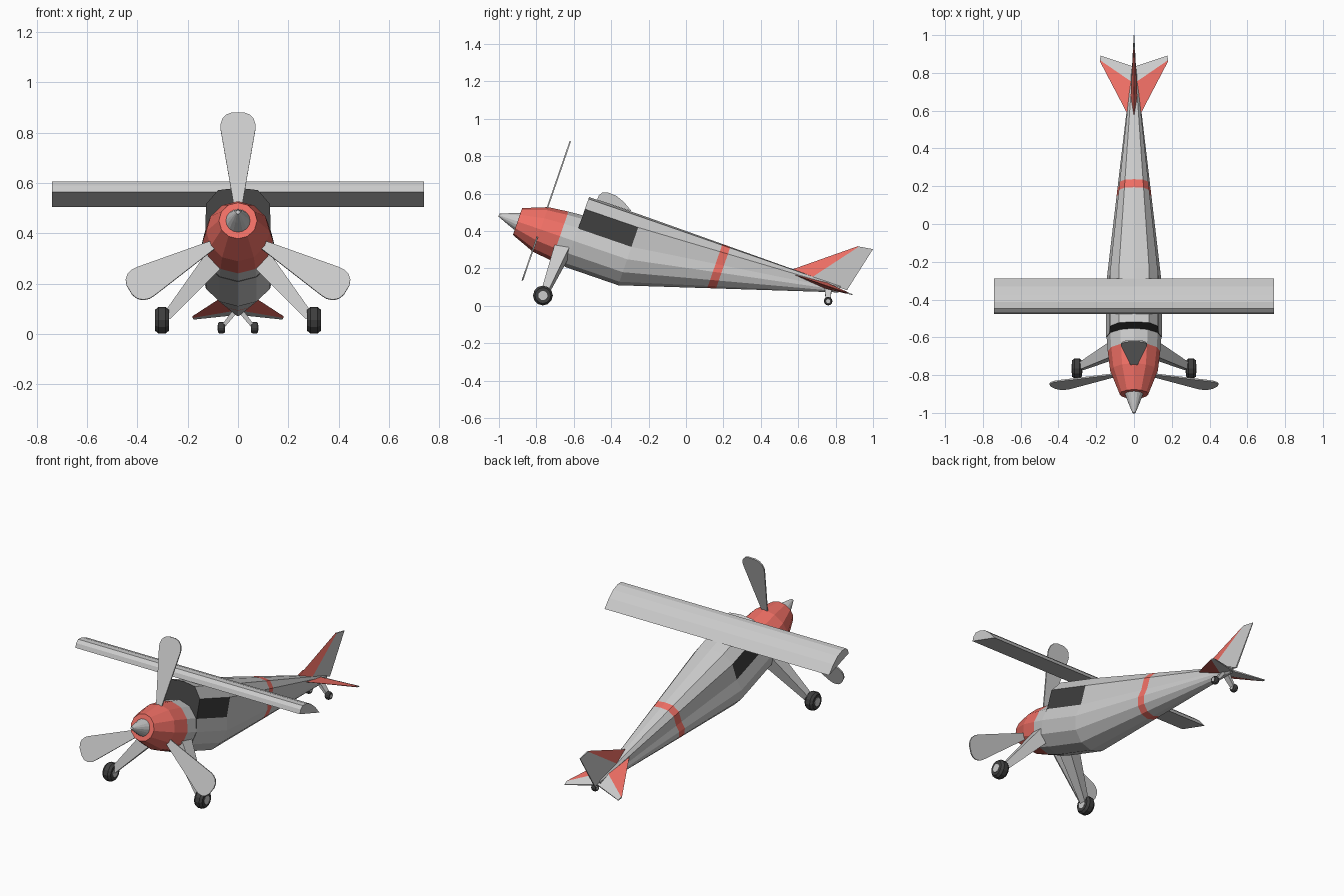
import bpy, bmesh
from math import sin, cos, pi, radians
from mathutils import Matrix, Vector

if "Cube" in bpy.data.objects:
    bpy.data.objects.remove(bpy.data.objects["Cube"])

# Aircraft frame: origin at spinner tip, y = back along the thrust line, nose pitched up
PITCH = Matrix.Translation((0, -1, 0.485)) @ Matrix.Rotation(radians(-19), 4, 'X')
WORLD = Matrix.Identity(4)


def material(name, colour):
    m = bpy.data.materials.new(name)
    m.diffuse_color = (*colour, 1)
    m.use_nodes = True
    m.node_tree.nodes["Principled BSDF"].inputs["Base Color"].default_value = m.diffuse_color
    return m


GREY = material("grey", (0.8, 0.8, 0.8))
RED = material("red", (0.87, 0.16, 0.13))
DARK = material("dark", (0.05, 0.05, 0.05))


def build(name, verts, faces, mats=(GREY,), index=None, frame=PITCH):
    bm = bmesh.new()
    vs = [bm.verts.new(v) for v in verts]
    for i, f in enumerate(faces):
        bm.faces.new([vs[k] for k in f]).material_index = index[i] if index else 0
    bmesh.ops.recalc_face_normals(bm, faces=bm.faces)
    me = bpy.data.meshes.new(name)
    bm.to_mesh(me)
    bm.free()
    for m in mats:
        me.materials.append(m)
    ob = bpy.data.objects.new(name, me)
    ob.matrix_world = frame
    bpy.context.collection.objects.link(ob)
    return ob


def loft(name, rings, mats=(GREY,), pick=lambda seg, side: 0, caps=(0, 0), frame=PITCH):
    """Skin a list of equal-length rings and cap both ends."""
    n = len(rings[0])
    faces, index = [], []
    for r in range(len(rings) - 1):
        for k in range(n):
            j = (k + 1) % n
            faces.append((r * n + k, r * n + j, r * n + n + j, r * n + n + k))
            index.append(pick(r, k))
    faces += [tuple(range(n)), tuple(range((len(rings) - 1) * n, len(rings) * n))]
    index += list(caps)
    return build(name, [v for r in rings for v in r], faces, mats, index, frame)


def turned(name, profile, n=12, **kw):
    """Rings of (distance along y, radius)."""
    return loft(name, [[(r * cos(2 * pi * k / n), y, r * sin(2 * pi * k / n))
                        for k in range(n)] for y, r in profile], **kw)


# Nose
turned("spinner", [(0, 0.008), (0.05, 0.028), (0.11, 0.05)], 16)
turned("cowling", [(0.105, 0.076), (0.235, 0.126), (0.345, 0.139)], mats=(RED,))
turned("front_fuselage", [(0.345, 0.139), (0.424, 0.145)])

# Cabin and tail cone, with windows and stripe as coloured faces
half = [(0.0735, -0.127), (0.127, -0.073), (0.147, 0), (0.13, 0.07), (0.127, 0.18), (0.08, 0.238)]
section = [(0, -0.147)] + half + [(0, 0.248)] + [(-x, z) for x, z in reversed(half)]


def station(y):
    f = 1 - 0.91 * max(0, (y - 0.725) / 1.125)
    base = -0.147 + 0.347 * (1 - f) / 0.91
    return [(x * f, y, base + (z + 0.147) * f) for x, z in section]


loft("cabin_and_tail", [station(y) for y in (0.424, 0.725, 1.18, 1.225, 1.85)],
     (GREY, RED, DARK),
     lambda seg, side: 1 if seg == 2 else 2 if seg == 0 and side in (4, 9) else 0, (2, 0))

# Wing with flat-bottomed aerofoil
foil = [(0.47, 0.247), (0.47, 0.273), (0.483, 0.294), (0.515, 0.304),
        (0.56, 0.302), (0.61, 0.283), (0.665, 0.25)]
loft("wing", [[(x, y, z) for y, z in foil] for x in (-0.74, 0.74)])

# Propeller
edge = [(0.012, 0.08), (0.069, 0.425), (0.07, 0.447), (0.062, 0.472), (0.046, 0.489), (0.022, 0.498)]
blade = edge + [(-x, z) for x, z in reversed(edge)]
for i in range(3):
    loft(f"propeller_blade_{i + 1}", [[(x, y, z) for x, z in blade] for y in (0.228, 0.236)],
         frame=PITCH @ Matrix.Rotation(i * 2 * pi / 3, 4, 'Y'))


def tail_surface(name, front, tip, tip_back, back, ridge, normal):
    """Wedge-section surface: red leading panel, grey trailing panel."""
    front, tip, tip_back, back, ridge, nrm = map(Vector, (front, tip, tip_back, back, ridge, normal))
    verts = [front, tip]
    for s in (1, -1):
        verts += [ridge + nrm * 0.018 * s, tip + nrm * 0.004 * s + Vector((0, 0.006, 0)),
                  tip_back + nrm * 0.002 * s, back + nrm * 0.004 * s]
    build(name, verts,
          [(0, 1, 3, 2), (0, 1, 7, 6), (2, 3, 4, 5), (6, 7, 8, 9),
           (1, 3, 7), (3, 4, 8, 7), (4, 5, 9, 8), (5, 2, 6, 9), (0, 2, 6)],
          (GREY, RED), [1, 1] + [0] * 6 + [1])


tail_surface("tail_fin", (0, 1.576, 0.235), (0, 1.869, 0.468), (0, 1.95, 0.479),
             (0, 1.89, 0.226), (0, 1.69, 0.23), (1, 0, 0))


def wheel(name, centre, r, w):
    at = Matrix.Translation(centre) @ Matrix.Rotation(pi / 2, 4, 'Z')
    turned(name + "_tyre", [(-w, r * 0.8), (-w * 0.5, r), (w * 0.5, r), (w, r * 0.8)],
           mats=(DARK,), frame=at)
    turned(name + "_hub", [(-w * 1.06, r * 0.47), (w * 1.06, r * 0.47)], frame=at)


def leg(name, top, bottom, top_size, bottom_size):
    """Tapered strut; sizes are (chord along y, thickness)."""
    top, bottom = Vector(top), Vector(bottom)
    across = (bottom - top).cross(Vector((0, 1, 0))).normalized()
    loft(name, [[p + Vector((0, a * c / 2, 0)) + across * (b * t / 2)
                 for a, b in ((1, 1), (-1, 1), (-1, -1), (1, -1))]
                for p, (c, t) in ((top, top_size), (bottom, bottom_size))], frame=WORLD)


# Mirrored parts
for s, side in ((1, "right"), (-1, "left")):
    tail_surface(f"{side}_tailplane", (0, 1.53, 0.213), (s * 0.18, 1.894, 0.213),
                 (s * 0.177, 1.926, 0.213), (0, 1.863, 0.213), (0, 1.765, 0.213), (0, 0, 1))
    leg(f"{side}_main_leg", (s * 0.09, -0.66, 0.3), (s * 0.283, -0.755, 0.07), (0.085, 0.085), (0.038, 0.035))
    wheel(f"{side}_main_wheel", (s * 0.302, -0.765, 0.055), 0.053, 0.027)
    leg(f"{side}_tail_leg", (s * 0.008, 0.76, 0.095), (s * 0.06, 0.76, 0.03), (0.038, 0.02), (0.026, 0.014))
    wheel(f"{side}_tail_wheel", (s * 0.066, 0.76, 0.025), 0.023, 0.014)
